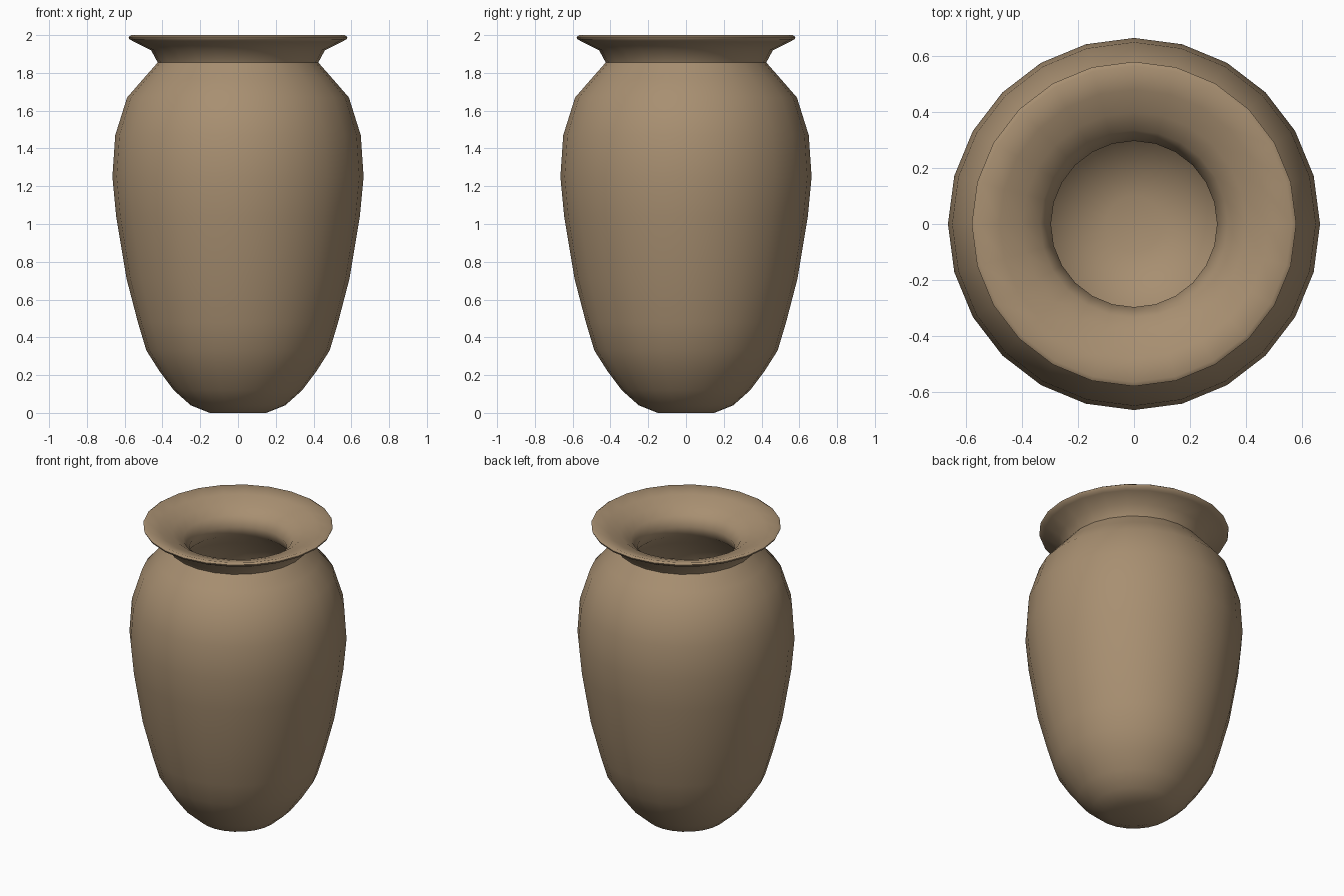
import bpy, math

if "Cube" in bpy.data.objects:
    bpy.data.objects.remove(bpy.data.objects["Cube"])

SIDES = 24

# One clay colour
clay = bpy.data.materials.new("tan clay")
clay.diffuse_color = (0.39, 0.275, 0.165, 1.0)
clay.use_nodes = True
clay.node_tree.nodes["Principled BSDF"].inputs["Base Color"].default_value = clay.diffuse_color

# Profile (radius, height): outside from foot to rim, then inside down to floor
outer = [(0.15, 0.0), (0.25, 0.04), (0.34, 0.12), (0.415, 0.22), (0.485, 0.33),
         (0.53, 0.48), (0.59, 0.71), (0.645, 1.04), (0.665, 1.25),
         (0.65, 1.47), (0.587, 1.67), (0.50, 1.77), (0.425, 1.855)]
rim = [(0.46, 1.92), (0.55, 1.965), (0.575, 1.978), (0.58, 1.99), (0.565, 2.0)]
inner = [(0.48, 1.975), (0.40, 1.945), (0.335, 1.90), (0.297, 1.84),
         (0.32, 1.77), (0.43, 1.67), (0.52, 1.55), (0.56, 1.42), (0.575, 1.25),
         (0.555, 1.03), (0.50, 0.72), (0.44, 0.48), (0.38, 0.33),
         (0.30, 0.21), (0.20, 0.13), (0.10, 0.10)]


def lathe(name, profile, mat):
    """Revolve a profile around z and cap both ends with a centre fan."""
    verts, faces = [], []
    for r, z in profile:
        for i in range(SIDES):
            a = 2 * math.pi * i / SIDES
            verts.append((r * math.cos(a), r * math.sin(a), z))
    for k in range(len(profile) - 1):
        for i in range(SIDES):
            j = (i + 1) % SIDES
            faces.append((k * SIDES + i, k * SIDES + j,
                          (k + 1) * SIDES + j, (k + 1) * SIDES + i))
    last = (len(profile) - 1) * SIDES
    low, high = len(verts), len(verts) + 1
    verts += [(0, 0, profile[0][1]), (0, 0, profile[-1][1])]
    for i in range(SIDES):
        j = (i + 1) % SIDES
        faces.append((low, j, i))
        faces.append((high, last + i, last + j))
    mesh = bpy.data.meshes.new(name)
    mesh.from_pydata(verts, [], faces)
    mesh.materials.append(mat)
    obj = bpy.data.objects.new(name, mesh)
    bpy.context.collection.objects.link(obj)
    bpy.ops.object.select_all(action='DESELECT')
    obj.select_set(True)
    bpy.context.view_layer.objects.active = obj
    bpy.ops.object.shade_smooth_by_angle(angle=math.radians(60))
    return obj


# Hollow vase with flared rim
lathe("vase", outer + rim + inner, clay)
